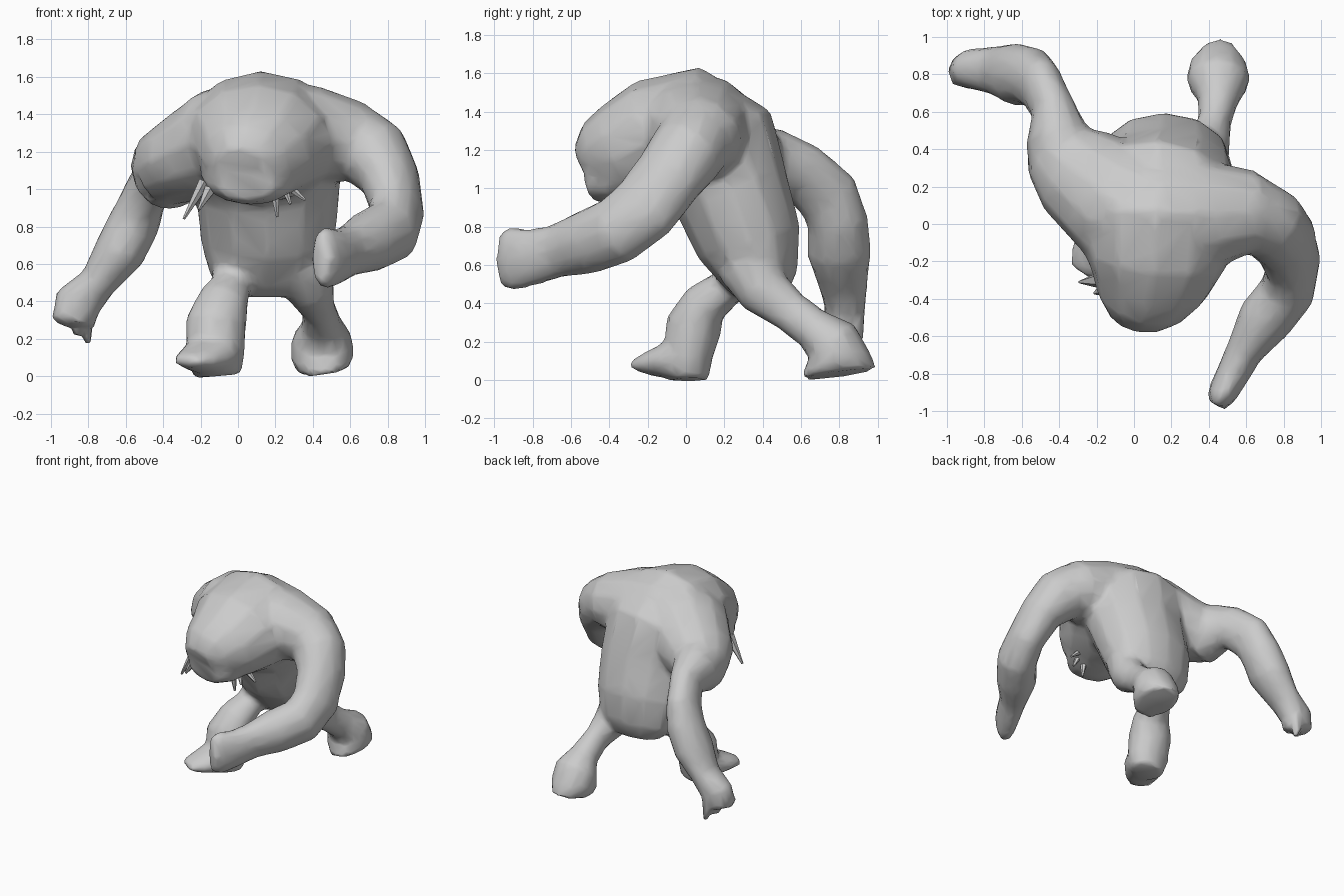
import bpy, bmesh, math
from mathutils import Vector

bm = bmesh.new()


def loft(stations, ref, sides=12, target=None):
    """Closed tube through (x, y, z, half width along ref, half depth)."""
    b = target or bm
    pts = [Vector(s[:3]) for s in stations]
    rings = []
    for i, s in enumerate(stations):
        t = (pts[min(i + 1, len(pts) - 1)] - pts[max(i - 1, 0)]).normalized()
        side = Vector(ref)
        side = (side - t * side.dot(t)).normalized()
        up = t.cross(side)
        ring = []
        for k in range(sides):
            a = 2 * math.pi * k / sides
            ring.append(b.verts.new(pts[i] + side * s[3] * math.cos(a) + up * s[4] * math.sin(a)))
        rings.append(ring)
    for r0, r1 in zip(rings, rings[1:]):
        for k in range(sides):
            j = (k + 1) % sides
            b.faces.new((r0[k], r0[j], r1[j], r1[k]))
    b.faces.new(rings[0][::-1])
    b.faces.new(rings[-1])


X = (1, 0, 0)

# Hunched torso curling forward into the hanging head
loft([(.16, .40, .43, .20, .13), (.16, .39, .53, .31, .20), (.16, .33, .72, .36, .28),
      (.16, .23, .99, .39, .31), (.13, .16, 1.18, .42, .36), (.12, .01, 1.27, .43, .37),
      (.11, -.18, 1.24, .39, .33), (.08, -.32, 1.18, .32, .28), (.04, -.42, 1.13, .25, .24),
      (.02, -.50, 1.08, .16, .16)], X)
# Jaw
loft([(.07, -.26, 1.08, .28, .15), (.06, -.40, 1.04, .24, .13), (.04, -.50, 1.02, .16, .09)], X)

# Shoulder girdle running across the upper back
loft([(-.43, .38, 1.10, .20, .19), (-.31, .28, 1.15, .23, .27), (-.11, .13, 1.24, .30, .33),
      (.15, .03, 1.29, .32, .36), (.42, .05, 1.29, .26, .29), (.62, .06, 1.25, .22, .23),
      (.76, .02, 1.19, .15, .16)], (0, 0, 1))

# Bent arm reaching forward, ending in a flat fist
loft([(.62, .06, 1.26, .20, .20), (.73, .00, 1.18, .20, .20),
      (.81, -.09, 1.06, .16, .19), (.85, -.22, .89, .14, .19), (.82, -.36, .78, .15, .18),
      (.70, -.51, .72, .15, .17), (.59, -.68, .67, .10, .14), (.53, -.80, .64, .09, .15),
      (.47, -.91, .63, .08, .17), (.44, -.97, .63, .05, .14)], (.87, -.45, 0))

# Trailing arm swung behind
loft([(-.36, .34, 1.11, .22, .23), (-.41, .48, 1.12, .17, .19),
      (-.43, .61, 1.08, .12, .16), (-.50, .74, .96, .12, .17), (-.55, .79, .83, .14, .16),
      (-.63, .80, .67, .14, .17), (-.75, .82, .50, .10, .13), (-.86, .83, .39, .13, .11),
      (-.88, .82, .28, .12, .10)], X)
for x, y, z in [(-.80, .90, .17), (-.85, .84, .21)]:  # fingers
    loft([(x - .03, y - .02, .36, .06, .06), (x, y, z, .025, .025)], X, 8)
loft([(-.90, .82, .38, .08, .08), (-.95, .77, .29, .05, .05)], X, 8)

# Forward leg and foot
loft([(.02, .33, .60, .16, .15), (-.04, .21, .48, .11, .10), (-.08, .10, .40, .14, .12),
      (-.12, .04, .28, .165, .15), (-.12, .01, .12, .16, .13), (-.11, .01, .00, .13, .11)], X)
loft([(-.11, .09, .11, .13, .10), (-.15, -.06, .11, .16, .11), (-.22, -.17, .09, .13, .07),
      (-.28, -.26, .08, .08, .03)], X)

# Rear leg and tilted foot
loft([(.32, .34, .60, .18, .18), (.39, .41, .46, .13, .14), (.43, .54, .36, .09, .11),
      (.45, .66, .27, .11, .11), (.45, .76, .20, .165, .15), (.45, .79, .10, .17, .18),
      (.46, .80, .03, .14, .20)], X)

bmesh.ops.recalc_face_normals(bm, faces=bm.faces)
mesh = bpy.data.meshes.new("body")
bm.to_mesh(mesh)
bm.free()
body = bpy.data.objects.new("body", mesh)
bpy.context.collection.objects.link(body)

# Fuse limbs into one skin, soften the joins, then reduce to a low-poly surface
m = body.modifiers.new("fuse", 'REMESH')
m.mode = 'VOXEL'
m.voxel_size = .022
m.use_smooth_shade = True
m = body.modifiers.new("soften", 'SMOOTH')
m.factor = .5
m.iterations = 6
m = body.modifiers.new("reduce", 'DECIMATE')
m.ratio = .1

# Tusks hanging below the jaw
tb = bmesh.new()
for base, tip in [((-.18, -.30, 1.04), (-.29, -.31, .84)), ((-.15, -.34, 1.00), (-.21, -.37, .89)),
                  ((.19, -.34, 1.05), (.21, -.34, .85)), ((.23, -.28, 1.05), (.36, -.29, .94)),
                  ((.23, -.31, 1.06), (.28, -.36, .92))]:
    loft([(*base, .045, .035), (*tip, .008, .008)], (0, 1, 0), 6, tb)
bmesh.ops.recalc_face_normals(tb, faces=tb.faces)
mesh = bpy.data.meshes.new("tusks")
tb.to_mesh(mesh)
tb.free()
bpy.context.collection.objects.link(bpy.data.objects.new("tusks", mesh))
